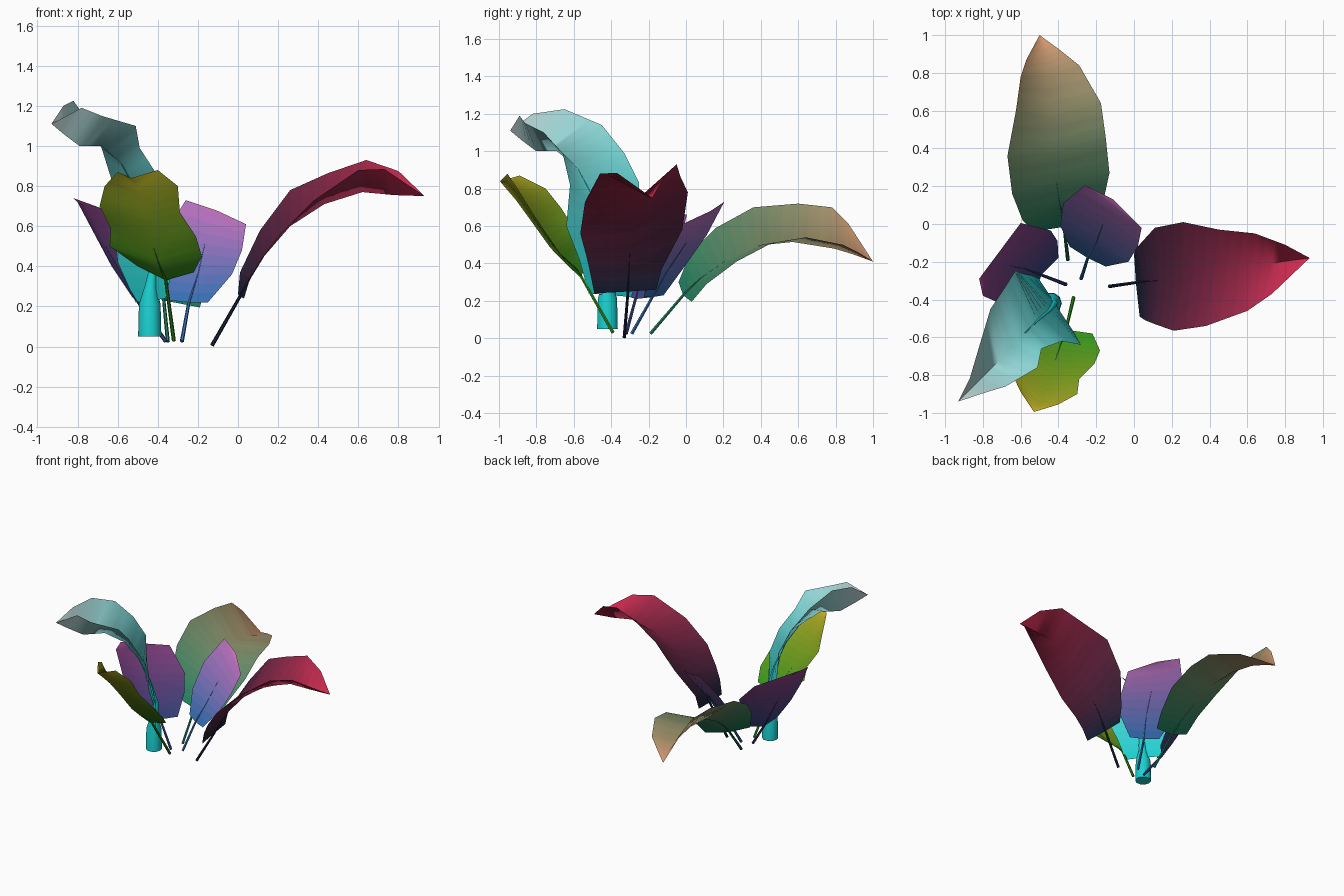
import bpy, bmesh
from math import cos, sin, tau
from mathutils import Vector


# Colours are written as seen on screen and converted to linear
def material(name, rgb):
    m = bpy.data.materials.new(name)
    m.diffuse_color = (*[min(1, c * 1.04) ** 2.2 for c in rgb], 1)
    return m


def finish(name, bm, mats, angle):
    me = bpy.data.meshes.new(name)
    bm.to_mesh(me)
    bm.free()
    ob = bpy.data.objects.new(name, me)
    bpy.context.collection.objects.link(ob)
    for m in mats:
        me.materials.append(m)
    ob.select_set(True)
    bpy.context.view_layer.objects.active = ob
    bpy.ops.object.shade_smooth_by_angle(angle=angle)
    ob.select_set(False)


# Tapered tube along a path
def tube(name, path, radii, mat, sides):
    pts = [Vector(p) for p in path]
    bm = bmesh.new()
    rings = []
    for i, p in enumerate(pts):
        d = pts[min(i + 1, len(pts) - 1)] - pts[max(i - 1, 0)]
        q = Vector((0, 0, 1)).rotation_difference(d)
        circle = [Vector((cos(tau * k / sides), sin(tau * k / sides), 0)) for k in range(sides)]
        rings.append([bm.verts.new(p + q @ v * radii[i]) for v in circle])
    for a, b in zip(rings, rings[1:]):
        for k in range(sides):
            n = (k + 1) % sides
            bm.faces.new((a[k], a[n], b[n], b[k]))
    bm.faces.new(rings[0][::-1])
    bm.faces.new(rings[-1])
    finish(name, bm, [mat], 0.9)


# Split every step of an edge line so the colour can fade gently
def split(points, steps=3):
    pts = [Vector(p) for p in points]
    return [a.lerp(b, s / steps) for a, b in zip(pts, pts[1:]) for s in range(steps)] + [pts[-1]]


# Folded blade from left edge, midrib and right edge, coloured base to tip
def blade(name, left, mid, right, c0, c1, tip):
    lines = [split(line + [tip]) for line in (left, mid, right)]
    bm = bmesh.new()
    rows = [[bm.verts.new(p) for p in row] for row in zip(*lines)]
    n = len(rows) - 1
    c0, c1 = Vector(c0), Vector(c1)
    mats = [material(f"{name}_tone_{i}", c0.lerp(c1, i / (n - 1))) for i in range(n)]
    for i, (a, b) in enumerate(zip(rows, rows[1:])):
        for k in (0, 1):
            bm.faces.new((a[k], a[k + 1], b[k + 1], b[k])).material_index = i
    bmesh.ops.remove_doubles(bm, verts=bm.verts, dist=1e-4)
    bmesh.ops.recalc_face_normals(bm, faces=bm.faces)
    if sum(f.normal.z for f in bm.faces) < 0:
        bmesh.ops.reverse_faces(bm, faces=bm.faces)
    finish(name, bm, mats, 1.5)


# Blade plus a thin stem that fades into the midrib
def leaf(name, root, left, mid, right, c0, c1, tip):
    blade(name + "_leaf", left, mid, right, c0, c1, tip)
    tube(name + "_stem", [root] + mid[:3], [.01, .008, .003, .001],
         material(name + "_stem", c0), 6)


# Long red leaf
leaf("red", (-.13, -.33, .005),
     [(0, -.16, .26), (.01, -.13, .37), (.11, -.02, .58), (.26, .01, .78), (.45, -.03, .865), (.64, -.05, .93), (.8, -.11, .875)],
     [(.01, -.31, .25), (.06, -.305, .34), (.13, -.3, .45), (.26, -.28, .6), (.43, -.25, .71), (.62, -.23, .77), (.78, -.2, .755)],
     [(.03, -.49, .24), (.06, -.51, .34), (.11, -.53, .43), (.21, -.565, .56), (.38, -.54, .73), (.6, -.46, .88), (.73, -.37, .885)],
     (.11, .14, .22), (.8, .17, .3), (.93, -.18, .75))

# Long tan leaf pointing backwards
leaf("tan", (-.35, -.19, .025),
     [(-.53, -.04, .3), (-.59, .02, .45), (-.645, .16, .59), (-.67, .36, .7), (-.625, .6, .72), (-.6, .78, .7), (-.57, .87, .61)],
     [(-.37, -.015, .23), (-.39, .09, .33), (-.41, .22, .42), (-.43, .38, .495), (-.44, .57, .515), (-.45, .79, .48), (-.47, .89, .45)],
     [(-.19, .03, .195), (-.165, .11, .29), (-.13, .27, .41), (-.15, .46, .51), (-.175, .64, .54), (-.29, .84, .5), (-.39, .92, .46)],
     (.14, .48, .36), (.82, .57, .42), (-.5, 1, .41))

# Short blue and pink leaf
leaf("pink", (-.28, -.29, .025),
     [(-.34, -.12, .23), (-.39, -.01, .38), (-.375, .11, .55), (-.26, .205, .73)],
     [(-.245, -.18, .22), (-.2, -.1, .36), (-.165, 0, .51), (-.12, .11, .665)],
     [(-.15, -.225, .22), (-.03, -.2, .36), (.02, -.12, .48), (.04, -.02, .61)],
     (.22, .42, .68), (.85, .42, .72), (-.11, .13, .68))

# Yellow-green leaf at the front
leaf("yellow", (-.32, -.39, .03),
     [(-.5, -.53, .4), (-.64, -.56, .5), (-.635, -.6, .59), (-.69, -.67, .7), (-.665, -.75, .8), (-.6, -.89, .87)],
     [(-.36, -.56, .33), (-.39, -.64, .4), (-.42, -.73, .49), (-.45, -.83, .63), (-.48, -.91, .74), (-.51, -.97, .81)],
     [(-.22, -.58, .37), (-.18, -.67, .45), (-.21, -.74, .55), (-.29, -.82, .67), (-.3, -.9, .8), (-.4, -.955, .88)],
     (.2, .55, .12), (.75, .65, .15), (-.53, -.995, .84))

# Short purple leaf on the left
leaf("purple", (-.36, -.32, .025),
     [(-.53, -.38, .25), (-.63, -.41, .4), (-.71, -.42, .55), (-.8, -.38, .72)],
     [(-.49, -.27, .21), (-.57, -.24, .34), (-.66, -.22, .5), (-.76, -.21, .7)],
     [(-.4, -.18, .22), (-.405, -.09, .37), (-.44, -.035, .5), (-.6, .005, .66)],
     (.22, .26, .48), (.6, .25, .5), (-.82, -.29, .74))

# Tall pale leaf on a thick stalk
f_mid = [(-.43, -.4, .23), (-.42, -.42, .42), (-.45, -.46, .6), (-.51, -.51, .78), (-.58, -.58, .91), (-.68, -.69, 1.0), (-.79, -.8, 1.0), (-.87, -.88, 1.06)]
blade("pale_leaf",
      [(-.51, -.28, .22), (-.6, -.26, .42), (-.62, -.25, .63), (-.63, -.25, .83), (-.68, -.33, .99), (-.76, -.45, 1.14), (-.82, -.65, 1.225), (-.87, -.82, 1.2)],
      f_mid,
      [(-.36, -.52, .24), (-.32, -.57, .42), (-.28, -.64, .6), (-.38, -.62, .82), (-.49, -.66, .99), (-.51, -.76, 1.1), (-.68, -.86, 1.15), (-.78, -.89, 1.19)],
      (.13, .78, .78), (.75, .8, .8), (-.93, -.94, 1.11))
tube("pale_stalk", [(-.44, -.42, .05), (-.44, -.42, .21), (-.435, -.42, .3)] + f_mid[1:5],
     [.058, .054, .03, .016, .008, .005, .002], material("pale_stalk", (.12, .78, .78)), 10)
